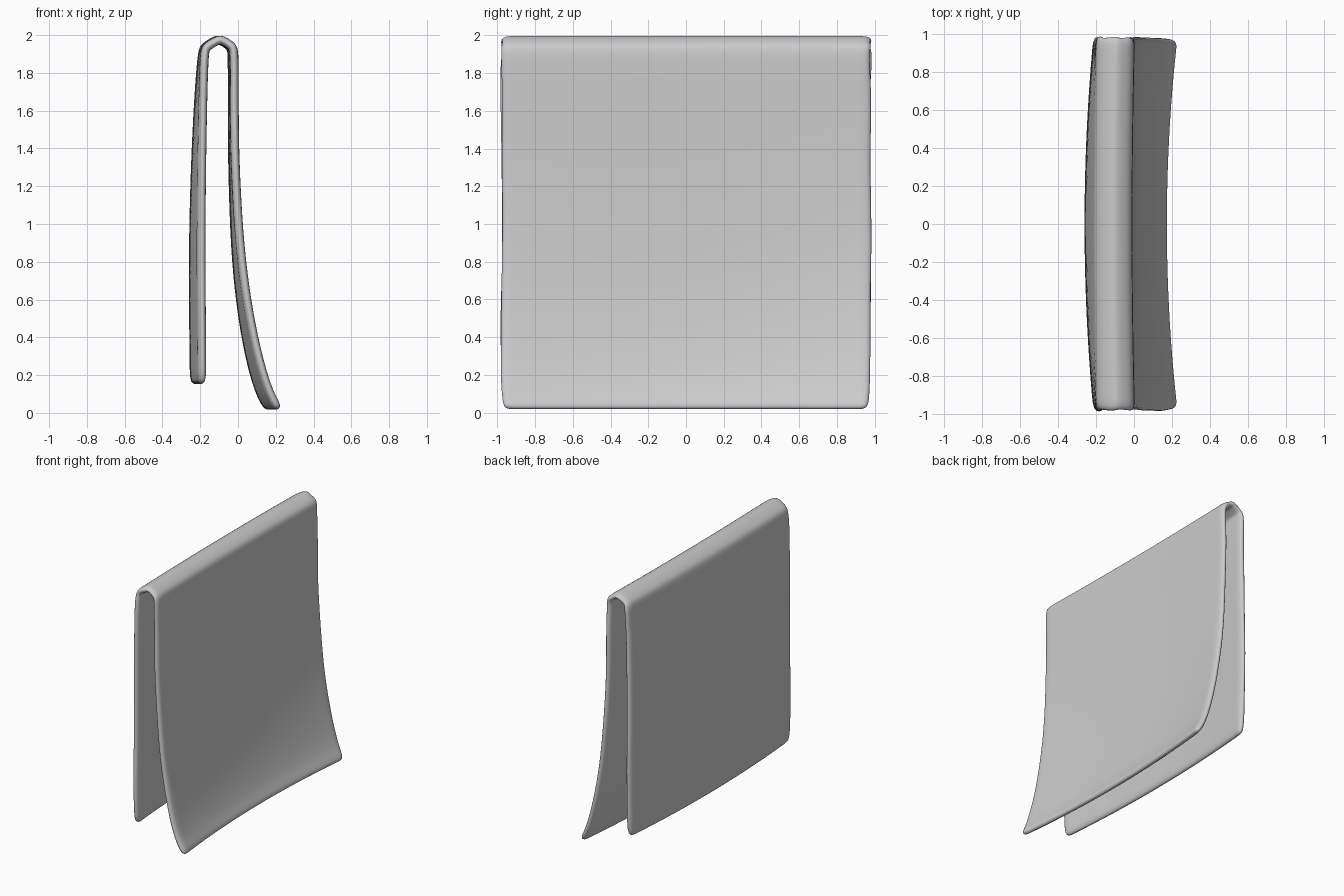
import bpy, bmesh, math, random

if "Cube" in bpy.data.objects:
    bpy.data.objects.remove(bpy.data.objects["Cube"])
random.seed(4)

# centre line of the folded sheet at its y ends: (x, z, bow towards -x at y = 0)
PROFILE = [
    (-0.187, 0.15, 0.045), (-0.187, 0.25, 0.046), (-0.188, 0.50, 0.048), (-0.191, 0.80, 0.047),
    (-0.190, 1.10, 0.043), (-0.187, 1.40, 0.036), (-0.182, 1.70, 0.025), (-0.178, 1.85, 0.017),
    (-0.174, 1.915, 0.013), (-0.164, 1.938, 0.013), (-0.115, 1.968, 0.013), (-0.093, 1.976, 0.013),
    (-0.071, 1.968, 0.013), (-0.030, 1.942, 0.013), (-0.020, 1.918, 0.013), (-0.018, 1.85, 0.013),
    (-0.018, 1.65, 0.013), (-0.016, 1.40, 0.015), (-0.005, 1.15, 0.020), (0.012, 0.90, 0.028),
    (0.040, 0.66, 0.037), (0.082, 0.42, 0.046), (0.134, 0.21, 0.053), (0.182, 0.08, 0.056),
    (0.222, 0.018, 0.056)]
HALF, N = 0.983, 24

# sheet surface, bowed along y, with slightly wavy side edges
bm = bmesh.new()
grid = []
for i, (x, z, bow) in enumerate(PROFILE):
    row = []
    for j in range(N + 1):
        t = -1 + 2 * j / N
        y = t * HALF
        if j in (0, N):
            y += random.uniform(-0.008, 0.008)
            if i in (0, len(PROFILE) - 1):
                y -= math.copysign(0.02, t)
        row.append(bm.verts.new((x - bow * (1 - t * t), y, z)))
    grid.append(row)
for a, b in zip(grid, grid[1:]):
    for j in range(N):
        bm.faces.new((a[j], a[j + 1], b[j + 1], b[j]))
bmesh.ops.recalc_face_normals(bm, faces=bm.faces)
me = bpy.data.meshes.new("folded_cloth")
bm.to_mesh(me)
bm.free()
cloth = bpy.data.objects.new("folded_cloth", me)
bpy.context.collection.objects.link(cloth)

# thickness and soft rounded hems
sol = cloth.modifiers.new("thickness", 'SOLIDIFY')
sol.thickness = 0.046
sol.offset = 0
sol.use_even_offset = True
sub = cloth.modifiers.new("soft", 'SUBSURF')
sub.levels = sub.render_levels = 2

# plain grey fabric
mat = bpy.data.materials.new("grey fabric")
mat.diffuse_color = (0.6, 0.6, 0.6, 1)
mat.use_nodes = True
mat.node_tree.nodes["Principled BSDF"].inputs["Base Color"].default_value = mat.diffuse_color
me.materials.append(mat)
for p in me.polygons:
    p.use_smooth = True
